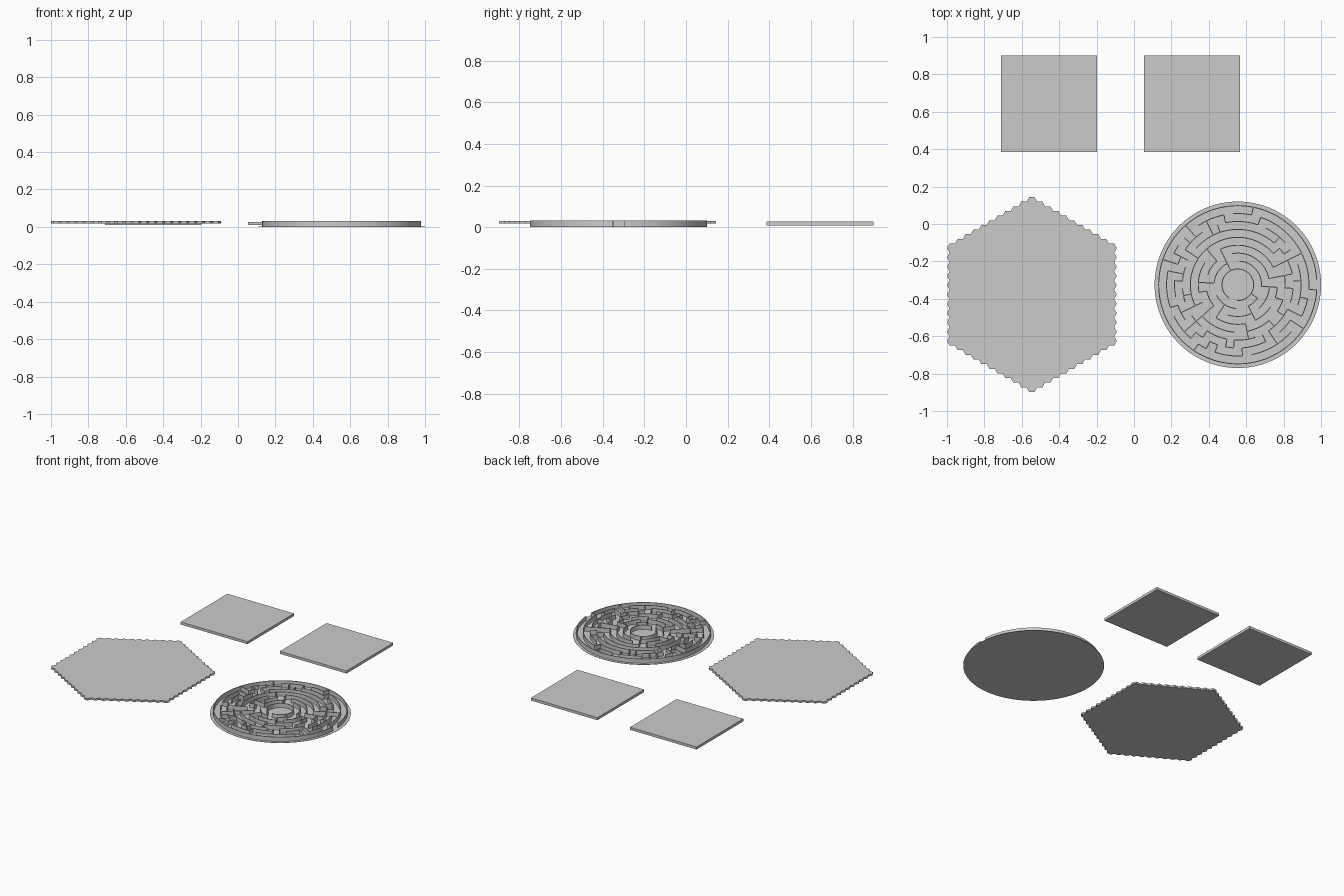
import bpy, bmesh, math, random

if "Cube" in bpy.data.objects:
    bpy.data.objects.remove(bpy.data.objects["Cube"])

random.seed(7)


def finish(bm, name):
    bmesh.ops.recalc_face_normals(bm, faces=bm.faces)
    me = bpy.data.meshes.new(name)
    bm.to_mesh(me)
    bm.free()
    ob = bpy.data.objects.new(name, me)
    bpy.context.collection.objects.link(ob)
    return ob


def slab(name, cx, cy, size, z0, z1):
    bm = bmesh.new()
    bmesh.ops.create_cube(bm, size=1)
    bmesh.ops.scale(bm, vec=(size, size, z1 - z0), verts=bm.verts)
    bmesh.ops.translate(bm, vec=(cx, cy, (z0 + z1) / 2), verts=bm.verts)
    return finish(bm, name)


# Two square plates
for name, x in (("square_plate_left", -0.455), ("square_plate_right", 0.31)):
    slab(name, x, 0.643, 0.514, 0.009, 0.027)

# Hexagonal plate: flat-topped cells in a hexagonal field, merged and thickened
N = 10
W, H = 0.908, 1.042
sx = W / (3 * N + 2)
sy = H / (2 * N + 1) / math.sqrt(3)
bm = bmesh.new()
for q in range(-N, N + 1):
    for r in range(max(-N, -q - N), min(N, -q + N) + 1):
        cx = -0.546 + 1.5 * sx * q
        cy = -0.377 + math.sqrt(3) * sy * (r + q / 2)
        bm.faces.new([bm.verts.new((cx + sx * math.cos(k * math.pi / 3),
                                    cy + sy * math.sin(k * math.pi / 3), 0.018))
                      for k in range(6)])
bmesh.ops.remove_doubles(bm, verts=bm.verts, dist=0.002)
hexa = finish(bm, "hexagon_plate")
for p in hexa.data.polygons:
    if p.normal.z < 0:
        p.flip()
mod = hexa.modifiers.new("thickness", "SOLIDIFY")
mod.thickness = 0.013
mod.offset = 1

# Round base of the circular maze
CX, CY, STEP = 0.555, -0.325, 0.0423
bm = bmesh.new()
bmesh.ops.create_cone(bm, cap_ends=True, segments=96, radius1=0.445,
                      radius2=0.445, depth=0.002)
bmesh.ops.translate(bm, vec=(CX, CY, 0.001), verts=bm.verts)
finish(bm, "round_base")

# Circular maze layout: carve passages between ring cells
FIRST, LAST, FINE = 2, 10, 48
count = {k: 12 if k < 4 else 24 if k < 7 else FINE for k in range(FIRST, LAST)}


def neighbours(c):
    k, i = c
    n = count[k]
    out = [(k, (i + 1) % n), (k, (i - 1) % n)] 
    if k > FIRST:
        out.append((k - 1, i * count[k - 1] // n))
    if k < LAST - 1:
        m = count[k + 1] // n
        out += [(k + 1, i * m + j) for j in range(m)]
    return out


passages, seen, stack = set(), {(LAST - 1, 0)}, [(LAST - 1, 0)]
while stack:
    c = stack[-1]
    free = [d for d in neighbours(c) if d not in seen]
    if not free:
        stack.pop()
        continue
    along = [d for d in free if d[0] == c[0]]
    d = random.choice(along if along and random.random() < 0.35 else free)
    passages |= {(c, d), (d, c)}
    seen.add(d)
    stack.append(d)

# Maze walls: thin curved strips and radial strips
T, TOP = 0.005, 0.032
UNIT = 2 * math.pi / FINE
OFFSET = -UNIT / 2


def curved_box(bm, r0, r1, a0, a1, segs, closed=False):
    rings = []
    for s in range(segs if closed else segs + 1):
        a = a0 + (a1 - a0) * s / segs
        rings.append([bm.verts.new((CX + r * math.cos(a), CY + r * math.sin(a), z))
                      for r, z in ((r0, 0.001), (r1, 0.001), (r1, TOP), (r0, TOP))])
    pairs = list(zip(rings, rings[1:]))
    if closed:
        pairs.append((rings[-1], rings[0]))
    for p, q in pairs:
        for j in range(4):
            bm.faces.new((p[j], p[(j + 1) % 4], q[(j + 1) % 4], q[j]))
    if not closed:
        bm.faces.new(rings[0])
        bm.faces.new(rings[-1][::-1])


bm = bmesh.new()
for k in range(FIRST, LAST + 1):
    # which fine sectors of this ring carry a wall
    if k == LAST:
        solid = [i != 0 for i in range(FINE)]
    elif k == FIRST:
        solid = [i // 4 != 8 for i in range(FINE)]
    else:
        solid = [((k - 1, i * count[k - 1] // FINE), (k, i * count[k] // FINE))
                 not in passages for i in range(FINE)]
    r = k * STEP
    if all(solid):
        curved_box(bm, r - T / 2, r + T / 2, 0, 2 * math.pi, FINE * 2, True)
        continue
    start = solid.index(False)
    run = 0
    for j in range(start, start + FINE + 1):
        if solid[j % FINE]:
            run += 1
        elif run:
            curved_box(bm, r - T / 2, r + T / 2, OFFSET + (j - run) * UNIT,
                       OFFSET + j * UNIT, run * 2)
            run = 0
ring_walls = finish(bm, "maze_ring_walls")

bm = bmesh.new()
for k, n in count.items():
    for i in range(n):
        if ((k, i), (k, (i + 1) % n)) not in passages:
            a = OFFSET + (i + 1) * 2 * math.pi / n
            h = T / 2 / ((k + 0.5) * STEP)
            curved_box(bm, k * STEP, (k + 1) * STEP, a - h, a + h, 1)
finish(bm, "maze_radial_walls")
